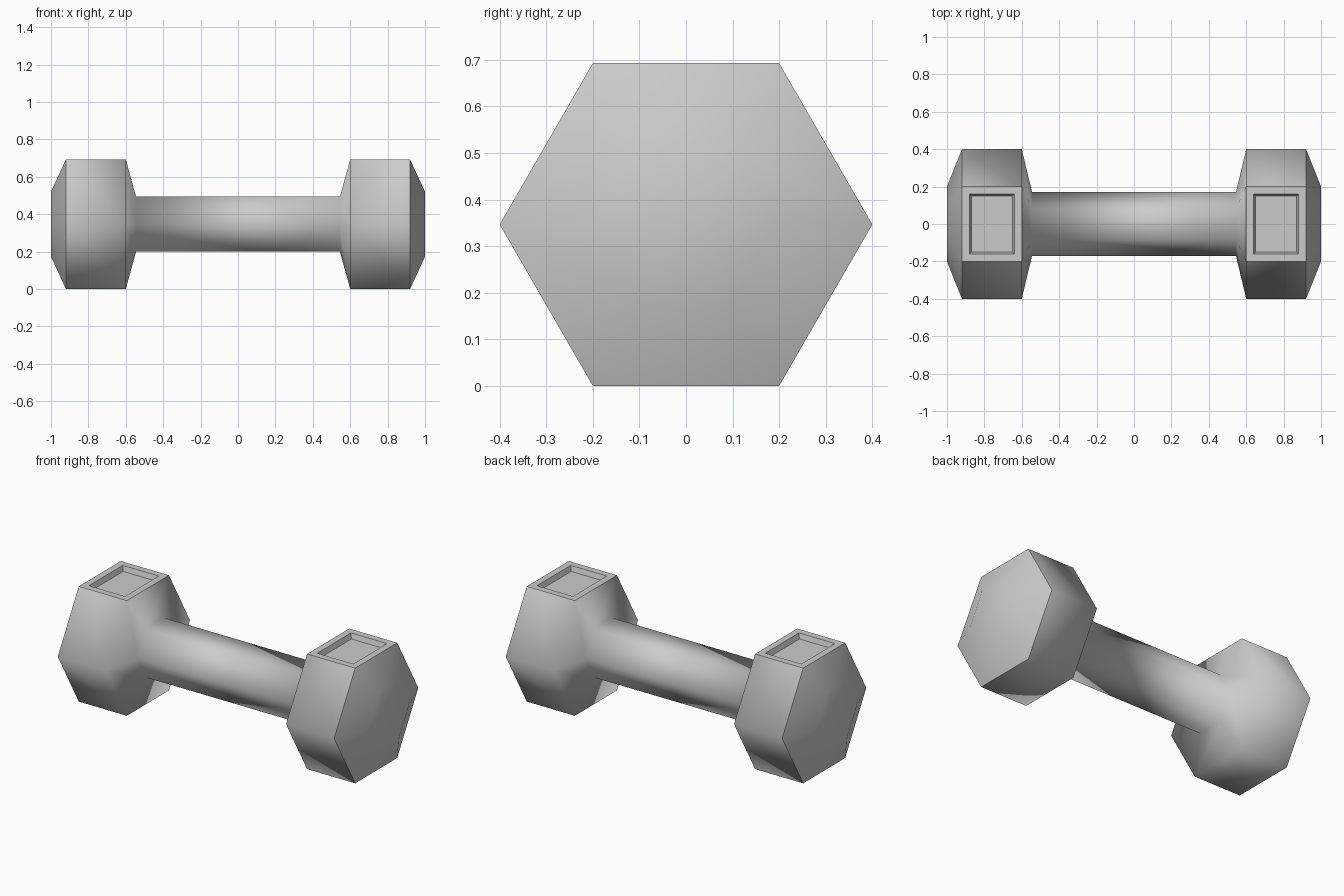
import bpy, bmesh, math

if "Cube" in bpy.data.objects:
    bpy.data.objects.remove(bpy.data.objects["Cube"])

SIDES = 6
CENTER_Z = 0.4 * math.cos(math.pi / 6)
# profile along x: (x, corner radius)
HALF = [(0.545, 0.17), (0.6, 0.4), (0.92, 0.4), (1.0, 0.2)]
PROFILE = [(-x, r) for x, r in reversed(HALF)] + HALF

bm = bmesh.new()

# hexagonal rings for handle and heads
rings = []
for x, r in PROFILE:
    rings.append([bm.verts.new((x, r * math.cos(i * math.tau / SIDES),
                                CENTER_Z + r * math.sin(i * math.tau / SIDES)))
                  for i in range(SIDES)])
for a, b in zip(rings, rings[1:]):
    for i in range(SIDES):
        j = (i + 1) % SIDES
        bm.faces.new((a[i], a[j], b[j], b[i]))
bm.faces.new(rings[0])
bm.faces.new(rings[-1])
bmesh.ops.recalc_face_normals(bm, faces=bm.faces)
for f in bm.faces:
    f.smooth = True

# crisp outer rim of each head
for ring in (rings[1], rings[-2]):
    for i in range(SIDES):
        bm.edges.get((ring[i], ring[(i + 1) % SIDES])).smooth = False

# recessed panel in the top of each head
tops = [f for f in bm.faces if f.normal.z > 0.99 and f.calc_center_median().z > 0.6]
for f in tops:
    for e in f.edges:
        e.smooth = False
    rim = bmesh.ops.inset_individual(bm, faces=[f], thickness=0.04, use_even_offset=True)["faces"]
    wall = bmesh.ops.inset_individual(bm, faces=[f], thickness=0.01, depth=-0.03,
                                      use_even_offset=True)["faces"]
    for g in rim + wall + [f]:
        g.smooth = False

mesh = bpy.data.meshes.new("dumbbell")
bm.to_mesh(mesh)
bm.free()
obj = bpy.data.objects.new("dumbbell", mesh)
bpy.context.collection.objects.link(obj)
